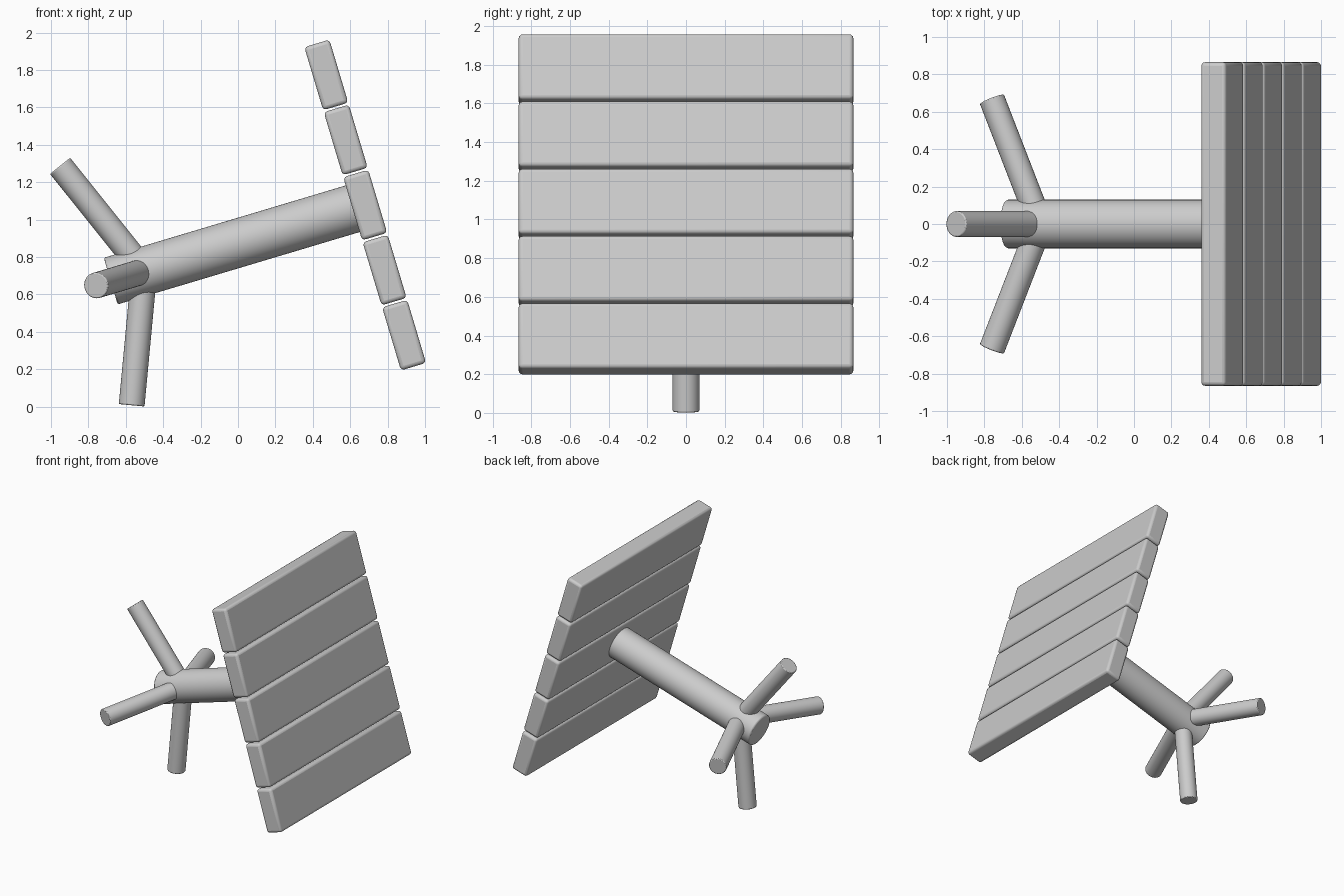
import bpy
from math import radians, pi
from mathutils import Matrix, Vector

if "Cube" in bpy.data.objects:
    bpy.data.objects.remove(bpy.data.objects["Cube"])

# Table frame: local x runs along the post towards the top, whole table tipped over
TIP = Matrix.Translation((0.68, 0, 1.078)) @ Matrix.Rotation(radians(-16.65), 4, 'Y')


def finish(ob, name, width, segments):
    ob.name = name
    b = ob.modifiers.new("Bevel", 'BEVEL')
    b.width, b.segments, b.limit_method = width, segments, 'ANGLE'
    b.angle_limit = radians(40)
    bpy.ops.object.shade_smooth_by_angle(angle=radians(40))


def rod(name, p, q, radius, bevel):
    p, q = Vector(p), Vector(q)
    bpy.ops.mesh.primitive_cylinder_add(vertices=48, radius=radius, depth=(q - p).length)
    ob = bpy.context.object
    rot = (q - p).to_track_quat('Z', 'Y').to_matrix().to_4x4()
    ob.matrix_world = TIP @ Matrix.Translation((p + q) / 2) @ rot
    finish(ob, name, bevel, 2)


# Table top planks
for i in range(5):
    bpy.ops.mesh.primitive_cube_add(size=1)
    ob = bpy.context.object
    ob.data.transform(Matrix.Diagonal((0.14, 1.73, 0.352, 1)))
    ob.matrix_world = TIP @ Matrix.Translation((0, 0, (i - 2) * 0.363))
    finish(ob, f"top_plank_{i + 1}", 0.02, 3)

# Central post
rod("post", (-1.42, 0, 0), (-0.06, 0, 0), 0.13, 0.01)

# Four splayed feet around the post
for i in range(4):
    spin = Matrix.Rotation(i * pi / 2, 3, 'X')
    rod(f"foot_{i + 1}", spin @ Vector((-1.253, 0, 0.05)),
        spin @ Vector((-1.503, 0, 0.668)), 0.069, 0.006)
